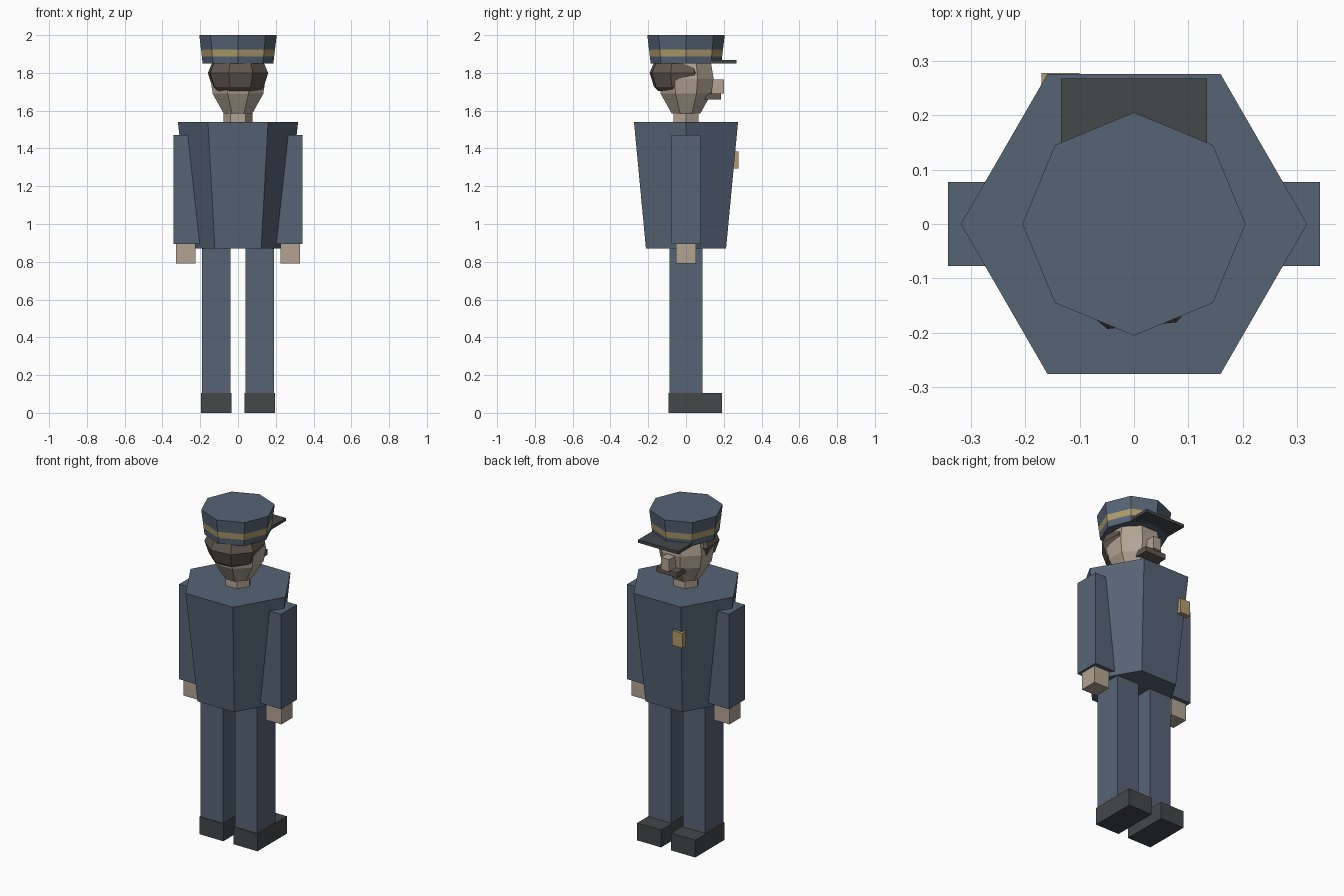
import bpy, bmesh, math

old = bpy.data.objects.get("Cube")
if old:
    bpy.data.objects.remove(old, do_unlink=True)


def material(name, hex_code):
    # sRGB hex to linear colour
    col = []
    for i in range(3):
        c = int(hex_code[i * 2:i * 2 + 2], 16) / 255
        col.append(c / 12.92 if c < 0.04 else ((c + 0.055) / 1.055) ** 2.4)
    m = bpy.data.materials.new(name)
    m.use_nodes = True
    m.diffuse_color = (*col, 1)
    m.node_tree.nodes["Principled BSDF"].inputs["Base Color"].default_value = (*col, 1)
    return m


BLUE = material("uniform blue", "566476")
SKIN = material("skin", "b3a494")
HAIR = material("brown hair", "62574e")
DARK = material("dark leather", "44484a")
GOLD = material("gold", "b09c6e")


def finish(bm, name, mats):
    bmesh.ops.recalc_face_normals(bm, faces=bm.faces)
    mesh = bpy.data.meshes.new(name)
    bm.to_mesh(mesh)
    bm.free()
    for m in mats:
        mesh.materials.append(m)
    ob = bpy.data.objects.new(name, mesh)
    bpy.context.collection.objects.link(ob)
    return ob


def box(name, xs, ys, zs, mat):
    bm = bmesh.new()
    bmesh.ops.create_cube(bm, size=1)
    for v in bm.verts:
        for i, (lo, hi) in enumerate((xs, ys, zs)):
            v.co[i] = lo if v.co[i] < 0 else hi
    return finish(bm, name, [mat])


def pair(name, xs, ys, zs, mat):
    box("left_" + name, xs, ys, zs, mat)
    box("right_" + name, (-xs[1], -xs[0]), ys, zs, mat)


def lathe(name, sides, profile, mats, y=0, turn=0, rule=None):
    # stack of regular polygons given as (height, radius)
    bm = bmesh.new()
    rings = []
    for z, r in profile:
        ring = []
        for i in range(sides):
            a = turn + math.tau * i / sides
            ring.append(bm.verts.new((r * math.cos(a), y + r * math.sin(a), z)))
        rings.append(ring)
    for low, high in zip(rings, rings[1:]):
        for i in range(sides):
            j = (i + 1) % sides
            bm.faces.new((low[i], low[j], high[j], high[i]))
    bm.faces.new(rings[0])
    bm.faces.new(rings[-1])
    if rule:
        for f in bm.faces:
            f.material_index = rule(f.calc_center_median().z)
    return finish(bm, name, mats)


# Body
lathe("jacket", 6, [(0.87, 0.245), (1.54, 0.318)], [BLUE])
lathe("neck", 6, [(1.52, 0.077), (1.64, 0.077)], [SKIN])

# Limbs
pair("arm", (0.188, 0.342), (-0.077, 0.077), (0.895, 1.47), BLUE)
pair("hand", (0.224, 0.328), (-0.053, 0.053), (0.79, 0.9), SKIN)
pair("leg", (0.04, 0.19), (-0.087, 0.087), (0.1, 0.88), BLUE)
pair("shoe", (0.034, 0.195), (-0.092, 0.19), (0, 0.105), DARK)

# Head
lathe("head", 8, [(1.585, 0.082), (1.69, 0.145), (1.77, 0.158), (1.87, 0.14)],
      [SKIN], turn=math.pi / 8)
lathe("hair", 8, [(1.705, 0.12), (1.725, 0.142), (1.8, 0.167), (1.86, 0.14)],
      [HAIR], y=-0.033, turn=math.radians(28))
box("nose", (-0.027, 0.027), (0.12, 0.2), (1.69, 1.765), SKIN)
box("moustache", (-0.07, 0.07), (0.1, 0.185), (1.66, 1.692), HAIR)

# Cap with gold band and peak
lathe("cap", 8, [(1.85, 0.187), (1.888, 0.1915), (1.925, 0.196), (2.0, 0.205)],
      [BLUE, GOLD], rule=lambda z: int(1.89 < z < 1.923))
box("cap_peak", (-0.134, 0.134), (0.1, 0.267), (1.85, 1.868), DARK)

# Badge on the chest
box("badge", (-0.17, -0.1), (0.245, 0.277), (1.295, 1.385), GOLD)
